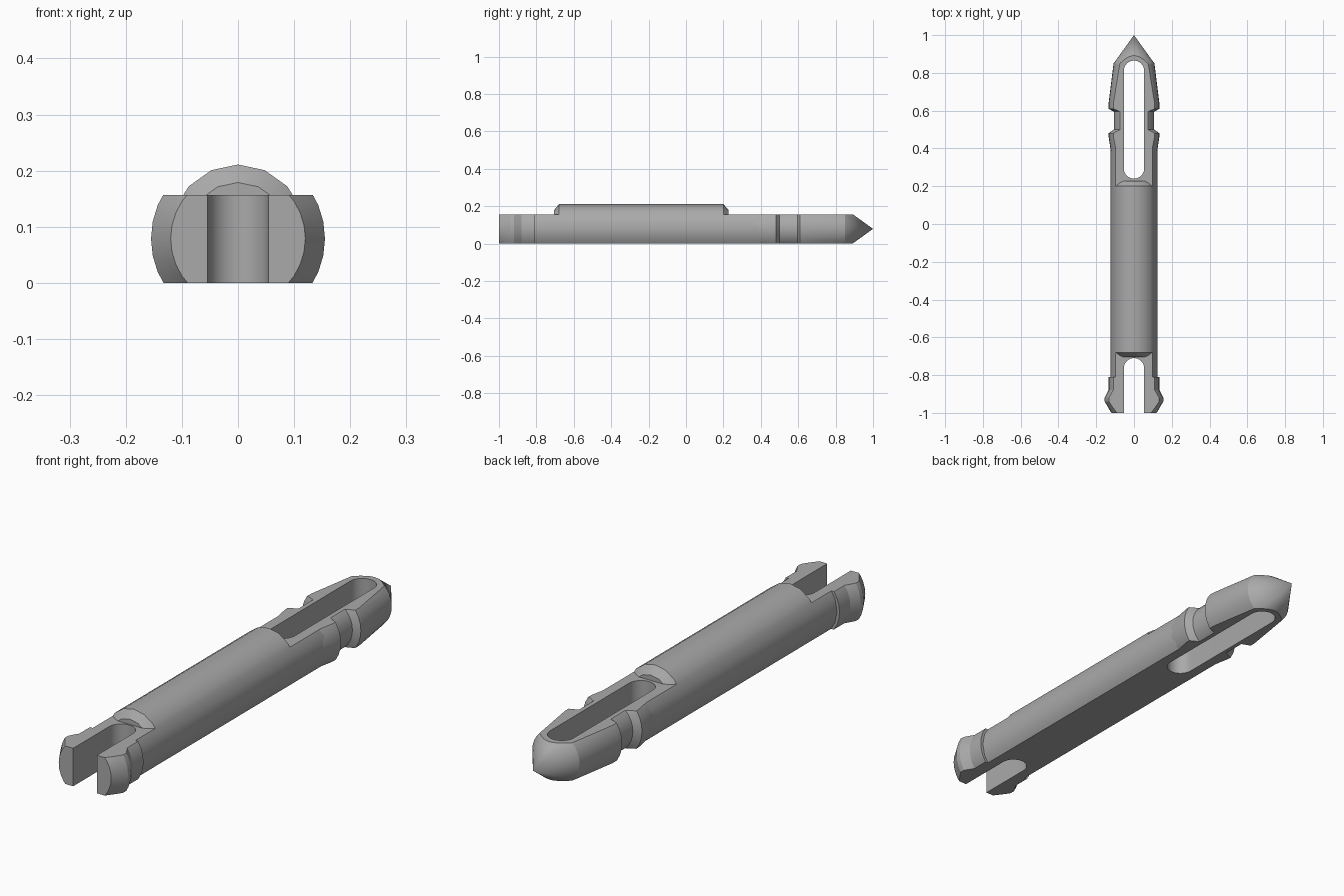
import bpy, bmesh
from math import sin, cos, pi, radians

old = bpy.data.objects.get("Cube")
if old:
    bpy.data.objects.remove(old, do_unlink=True)

AXIS, FLAT = 0.079, 0.157      # height of the long axis, height of the top flat
RX, RZ = 0.124, 0.132          # half width and half height of the round body

grey = bpy.data.materials.new("plain grey")
grey.use_nodes = True
grey.diffuse_color = (0.4, 0.4, 0.4, 1)
grey.node_tree.nodes["Principled BSDF"].inputs["Base Color"].default_value = grey.diffuse_color


def finish(name, bm):
    bmesh.ops.recalc_face_normals(bm, faces=bm.faces)
    mesh = bpy.data.meshes.new(name)
    bm.to_mesh(mesh)
    bm.free()
    obj = bpy.data.objects.new(name, mesh)
    bpy.context.collection.objects.link(obj)
    mesh.materials.append(grey)
    return obj


def clip(bm, z, up):
    """Cut away everything above (up=1) or below (up=-1) z and close the cut."""
    cut = bmesh.ops.bisect_plane(bm, geom=bm.verts[:] + bm.edges[:] + bm.faces[:], dist=1e-5,
                                 plane_co=(0, 0, z), plane_no=(0, 0, up), clear_outer=True)
    rim = [e for e in cut["geom_cut"] if isinstance(e, bmesh.types.BMEdge)]
    bmesh.ops.contextual_create(bm, geom=rim)


def loft(name, rings, sides, low, high=None):
    """Join rings (y, half width, half height) along the axis, then clip flat."""
    bm = bmesh.new()
    loops = []
    for y, rx, rz in rings:
        loops.append([bm.verts.new((rx * sin(2 * pi * i / sides), y, AXIS + rz * cos(2 * pi * i / sides)))
                      for i in range(sides)])
    for a, b in zip(loops, loops[1:]):
        for i in range(sides):
            j = (i + 1) % sides
            bm.faces.new((a[i], a[j], b[j], b[i]))
    bm.faces.new(loops[0])
    bm.faces.new(loops[-1])
    bmesh.ops.remove_doubles(bm, verts=bm.verts, dist=1e-5)
    clip(bm, low, -1)
    if high is not None:
        clip(bm, high, 1)
    return finish(name, bm)


def slot_cutter(name, y0, y1, half=0.054, steps=16):
    """Upright prism with rounded ends."""
    bm = bmesh.new()
    outline = []
    for centre, start in ((y1 - half, 0), (y0 + half, pi)):
        for i in range(steps + 1):
            a = start + pi * i / steps
            outline.append(bm.verts.new((half * cos(a), centre + half * sin(a), -0.1)))
    face = bm.faces.new(outline)
    top = bmesh.ops.extrude_face_region(bm, geom=[face])["geom"]
    bmesh.ops.translate(bm, vec=(0, 0, 0.5), verts=[v for v in top if isinstance(v, bmesh.types.BMVert)])
    obj = finish(name, bm)
    obj.hide_render = True
    return obj


def boolean(obj, other, operation):
    mod = obj.modifiers.new("boolean", 'BOOLEAN')
    mod.operation, mod.object, mod.solver = operation, other, 'EXACT'
    bpy.context.view_layer.objects.active = obj
    bpy.ops.object.modifier_apply(modifier=mod.name)


def turned(profile):
    return [(y, r, r) for y, r in profile]


# Round body with flat underside and flat ends, and its raised rounded back
body = loft("body", [(-0.81, RX, RZ), (-0.68, RX, RZ), (0.2, RX, RZ), (0.4, RX, RZ)], 16, 0, FLAT)
k = 0.1 / RZ
back = loft("raised_back", [(-0.705, RX * k, 0.1), (-0.68, RX, RZ), (0.2, RX, RZ), (0.228, RX * k, 0.1)],
            16, FLAT)
boolean(body, back, 'UNION')
bpy.data.objects.remove(back, do_unlink=True)

# Flared front collar
collar = loft("front_collar", turned([(-1, 0.12), (-0.94, 0.155), (-0.92, 0.155), (-0.88, 0.135),
                                      (-0.81, 0.135)]), 32, 0, FLAT)

# Barbed head with a groove and a pointed tip
head = loft("barbed_head", turned([(0.38, 0.122), (0.46, 0.134), (0.48, 0.135), (0.5, 0.107), (0.595, 0.107),
                                   (0.61, 0.135), (0.635, 0.135), (0.85, 0.108), (1, 0)]), 32, 0, FLAT)

# Slots through both ends
front_slot = slot_cutter("front_slot_cutter", -1.2, -0.71)
rear_slot = slot_cutter("rear_slot_cutter", 0.24, 0.865)
for part, cutters in ((body, (front_slot, rear_slot)), (collar, (front_slot,)), (head, (rear_slot,))):
    for cutter in cutters:
        boolean(part, cutter, 'DIFFERENCE')
for cutter in (front_slot, rear_slot):
    bpy.data.objects.remove(cutter, do_unlink=True)

# Smooth shading with crisp edges
bpy.ops.object.select_all(action='DESELECT')
for part in (body, collar, head):
    part.select_set(True)
bpy.context.view_layer.objects.active = body
bpy.ops.object.shade_smooth_by_angle(angle=radians(25))
